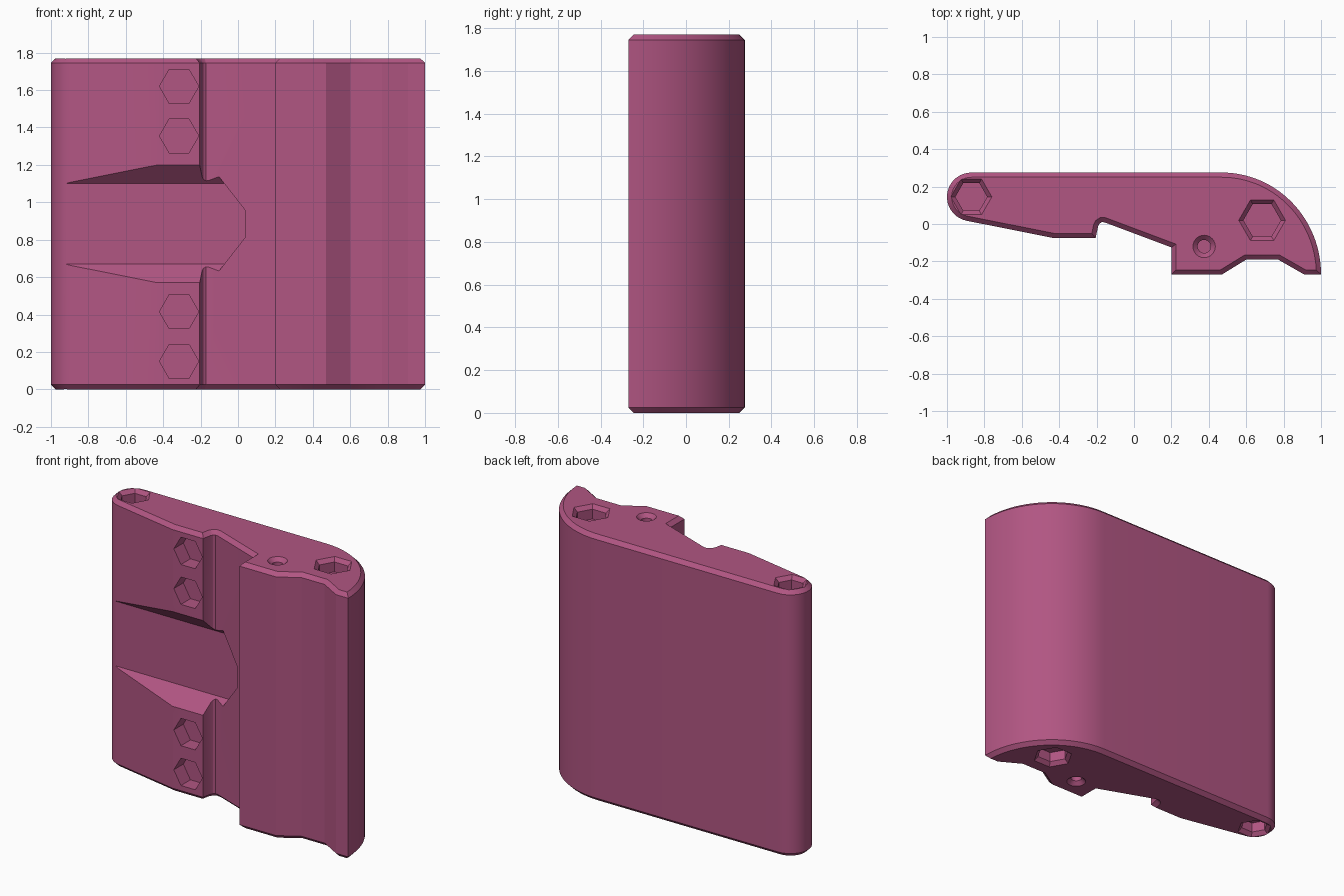
import bpy, bmesh, math
from mathutils import Vector

if "Cube" in bpy.data.objects:
    bpy.data.objects.remove(bpy.data.objects["Cube"])

H, C = 1.77, 0.025          # block height, chamfer width
MID = H / 2


def loft(bm, rings):
    """Closed solid through rings of equal point count."""
    vs = [[bm.verts.new(p) for p in r] for r in rings]
    n = len(vs[0])
    faces = [bm.faces.new(vs[0]), bm.faces.new(vs[-1])]
    for a, b in zip(vs, vs[1:]):
        for i in range(n):
            j = (i + 1) % n
            faces.append(bm.faces.new((a[i], a[j], b[j], b[i])))
    bmesh.ops.recalc_face_normals(bm, faces=faces)


def make(name, bm, mat):
    me = bpy.data.meshes.new(name)
    bm.to_mesh(me)
    bm.free()
    ob = bpy.data.objects.new(name, me)
    bpy.context.collection.objects.link(ob)
    me.materials.append(mat)
    return ob


def arc(cx, cy, rx, ry, a0, a1, n):
    out = []
    for i in range(n + 1):
        a = math.radians(a0 + (a1 - a0) * i / n)
        out.append((cx + rx * math.cos(a), cy + ry * math.sin(a)))
    return out


def inset(pts, d):
    """Mitred inward offset of a counter-clockwise outline."""
    out = []
    for i, p in enumerate(pts):
        p = Vector(p)
        e1 = (p - Vector(pts[i - 1])).normalized()
        e2 = (Vector(pts[(i + 1) % len(pts)]) - p).normalized()
        n1, n2 = Vector((-e1.y, e1.x)), Vector((-e2.y, e2.x))
        out.append(p + (n1 + n2) * d / (1 + n1.dot(n2)))
    return out


def ring(pts, z):
    return [(p[0], p[1], z) for p in pts]


plum = bpy.data.materials.new("plum")
plum.diffuse_color = (0.44, 0.092, 0.225, 1)
plum.use_nodes = True
plum.node_tree.nodes["Principled BSDF"].inputs["Base Color"].default_value = plum.diffuse_color

# Body outline, counter-clockwise seen from above
outline = (arc(0.47, -0.27, 0.53, 0.545, 0, 90, 28)
           + arc(-0.87, 0.145, 0.13, 0.13, 90, 259, 18)
           + [(-0.43, -0.075), (-0.205, -0.075), (-0.192, -0.012),
              (-0.185, 0.002), (-0.172, 0.01), (-0.158, 0.009),
              (0.2, -0.125), (0.2, -0.27), (0.47, -0.27),
              (0.60, -0.19), (0.77, -0.19), (0.91, -0.27)])
small = inset(outline, C)
bm = bmesh.new()
loft(bm, [ring(small, 0), ring(outline, C), ring(outline, H - C), ring(small, H)])
body = make("body", bm, plum)

# Recess cutters
bm = bmesh.new()

# Chamfered sockets in both ends
for x, y, r, n, depth in ((-0.87, 0.145, 0.11, 6, 0.09),
                          (0.685, 0.02, 0.125, 6, 0.09),
                          (0.375, -0.12, 0.06, 24, 0.09)):
    def circle(rad, z):
        return ring(arc(x, y, rad, rad, 0, 360, n)[:-1], z)
    for end, s in ((0, 1), (H, -1)):
        loft(bm, [circle(r + C, end - s * C), circle(r, end),
                  circle(r - C, end + s * C), circle(r - C, end + s * depth)])

# Hexagonal pockets in the front face
for z in (0.15, 0.415, H - 0.415, H - 0.15):
    hexagon = arc(-0.315, z, 0.105, 0.105, 0, 360, 6)[:-1]
    loft(bm, [[(p[0], y, p[1]) for p in hexagon] for y in (-0.2, 0.025)])

# Flared slot with a tapered nose
rings = []
for y in (0.025, -0.12):
    h = 0.215 + 0.025 - y
    nose = 0.04 - (h - 0.07) * 0.78
    half = [(-1.2, h), (nose, h), (0.04, 0.07)]
    full = half + [(x, -z) for x, z in reversed(half)]
    rings.append([(x, y, MID + z) for x, z in full])
loft(bm, rings)

cutter = make("recess_cutter", bm, plum)
cutter.hide_render = True

bpy.context.view_layer.objects.active = body
body.select_set(True)
mod = body.modifiers.new("recesses", 'BOOLEAN')
mod.operation = 'DIFFERENCE'
mod.solver = 'EXACT'
mod.object = cutter
bpy.ops.object.modifier_apply(modifier=mod.name)
bpy.data.objects.remove(cutter)

bpy.ops.object.shade_smooth_by_angle(angle=math.radians(25))
